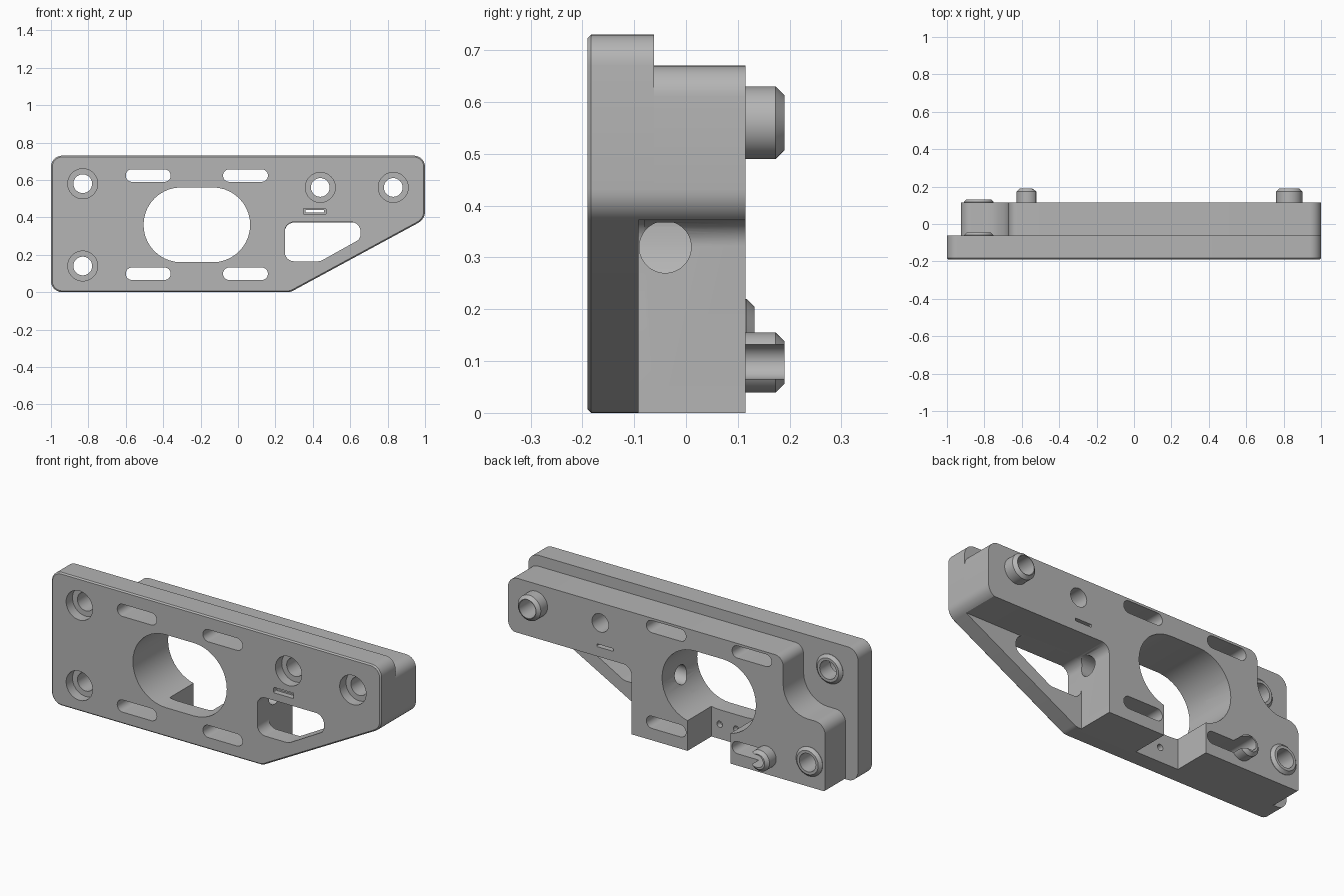
import bpy, bmesh, math
from mathutils import Vector

old = bpy.data.objects.get("Cube")
if old:
    bpy.data.objects.remove(old, do_unlink=True)

grey = bpy.data.materials.new("plain grey")
grey.use_nodes = True
COLOUR = (0.46, 0.46, 0.46, 1)
grey.diffuse_color = COLOUR
grey.node_tree.nodes["Principled BSDF"].inputs["Base Color"].default_value = COLOUR

FRONT, STEP, THIN, BACK = -0.19, -0.062, -0.092, 0.115


def rounded(points):
    """Turn (x, z, radius) corners into a rounded outline."""
    out = []
    for i, (x, z, r) in enumerate(points):
        p = Vector((x, z))
        if r == 0:
            out.append(p)
            continue
        a = (Vector(points[i - 1][:2]) - p).normalized()
        b = (Vector(points[(i + 1) % len(points)][:2]) - p).normalized()
        half = a.angle(b) / 2
        centre = p + (a + b).normalized() * (r / math.sin(half))
        start = p + a * (r / math.tan(half)) - centre
        end = p + b * (r / math.tan(half)) - centre
        turn = start.angle_signed(end)
        n = max(3, int(abs(turn) / math.radians(9)))
        for k in range(n + 1):
            t = -turn * k / n
            c, s = math.cos(t), math.sin(t)
            out.append(centre + Vector((start.x * c - start.y * s,
                                        start.x * s + start.y * c)))
    return out


def box_outline(x0, x1, z0, z1, r):
    return rounded([(x0, z0, r), (x1, z0, r), (x1, z1, r), (x0, z1, r)])


def circle(x, z, r, n=48):
    return [Vector((x + r * math.cos(math.tau * k / n),
                    z + r * math.sin(math.tau * k / n))) for k in range(n)]


def prism(name, outline, y0, y1, bevel=0, bevel_y=None):
    """Extrude an outline in x, z along y, with an optional chamfered end."""
    bm = bmesh.new()
    face = bm.faces.new([bm.verts.new((p.x, y0, p.y)) for p in outline])
    moved = bmesh.ops.extrude_face_region(bm, geom=[face])["geom"]
    for v in moved:
        if isinstance(v, bmesh.types.BMVert):
            v.co.y = y1
    bmesh.ops.remove_doubles(bm, verts=bm.verts, dist=1e-5)
    if bevel:
        rim = [e for e in bm.edges
               if all(abs(v.co.y - bevel_y) < 1e-5 for v in e.verts)]
        bmesh.ops.bevel(bm, geom=rim, offset=bevel, segments=1, affect='EDGES')
    bmesh.ops.recalc_face_normals(bm, faces=bm.faces)
    mesh = bpy.data.meshes.new(name)
    bm.to_mesh(mesh)
    bm.free()
    mesh.materials.append(grey)
    ob = bpy.data.objects.new(name, mesh)
    bpy.context.collection.objects.link(ob)
    return ob


# Front plate with a sloping lower corner
plate = prism("front_plate", rounded([
    (-1, 0, .06), (.28, 0, .06), (1, .39, .07), (1, .73, .06), (-1, .73, .06)]),
    FRONT, STEP, .007, FRONT)

# Back block, stepped around the upper screw
block = prism("back_block", rounded([
    (-.925, 0, .01), (.28, 0, .06), (1, .39, .07), (1, .67, .06),
    (-.67, .67, .05), (-.67, .37, .15), (-.925, .37, .06)]), STEP, BACK)

# Screw bosses and locating pegs on the back
bosses = [
    prism("upper_screw_boss", circle(-.83, .58, .08), STEP - .01, -.045, .015, -.045),
    prism("lower_screw_boss", circle(-.83, .14, .08), BACK - .01, .132, .015, .132),
    prism("round_peg", circle(.83, .56, .07), BACK - .01, .19, .017, .19),
    prism("slotted_peg", circle(-.57, .097, .058), BACK - .01, .19, .017, .19),
]

# Cutters
cutters = []


def cut(outline, y0=-.4, y1=.4):
    ob = prism("cutter", outline, y0, y1)
    ob.hide_render = True
    cutters.append(ob)
    return ob


cut(box_outline(-.505, .065, .16, .56, .1999))          # central opening
for x0 in (-.60, -.08):                                 # four long slots
    for z0 in (.065, .59):
        cut(box_outline(x0, x0 + .24, z0, z0 + .067, .0334))
for x, z in ((-.83, .58), (-.83, .14), (.44, .56), (.83, .56)):
    cut(circle(x, z, .05))                              # screw holes
    cut(circle(x, z, .08), -.4, FRONT + .055)           # counterbores
cut(rounded([(.25, .165, .05), (.44, .165, .05), (.655, .285, .04),
             (.655, .375, .05), (.25, .375, .05)]), -.4, -.08)  # corner window
cut(rounded([(.25, -.2, 0), (1.2, -.2, 0), (1.2, .372, 0), (.25, .372, .05)]),
    THIN, .4)                                           # thin corner recess
cut(box_outline(-.35, -.09, -.2, .3, .01), THIN, .4)    # bottom gap
cut(box_outline(.36, .46, .425, .44, .004))             # narrow slit
cut(box_outline(.35, .47, .417, .447, .004), -.4, FRONT + .03)
for x in (-.14, -.24):                                  # small blind holes
    cut(circle(x, .08, .017, 20), THIN - .03, .0)

cross = cut(circle(0, 0, .05), -.14, .14)               # sideways bore
cross.rotation_euler = (0, 0, math.pi / 2)
cross.location = (.14, -.04, .32)
bpy.context.view_layer.update()


def bounds(ob):
    pts = [ob.matrix_world @ Vector(c) for c in ob.bound_box]
    return [(min(p[i] for p in pts), max(p[i] for p in pts)) for i in range(3)]


def touches(a, b):
    return all(p[0] < q[1] and q[0] < p[1] for p, q in zip(bounds(a), bounds(b)))


parts = [plate, block] + bosses
for part in parts:
    for cutter in cutters:
        # The recess pockets only shape the plate and block
        if touches(part, cutter):
            mod = part.modifiers.new("cut", 'BOOLEAN')
            mod.object = cutter
            mod.operation = 'DIFFERENCE'
            mod.solver = 'EXACT'
    bpy.context.view_layer.update()
    result = part.evaluated_get(bpy.context.evaluated_depsgraph_get())
    mesh = bpy.data.meshes.new_from_object(result)
    part.modifiers.clear()
    part.data = mesh
    mesh.materials.clear()
    mesh.materials.append(grey)
    mesh.polygons.foreach_set("material_index", [0] * len(mesh.polygons))

for cutter in cutters:
    bpy.data.objects.remove(cutter, do_unlink=True)

for part in parts:
    bpy.ops.object.select_all(action='DESELECT')
    part.select_set(True)
    bpy.context.view_layer.objects.active = part
    bpy.ops.object.shade_smooth_by_angle(angle=math.radians(30))
